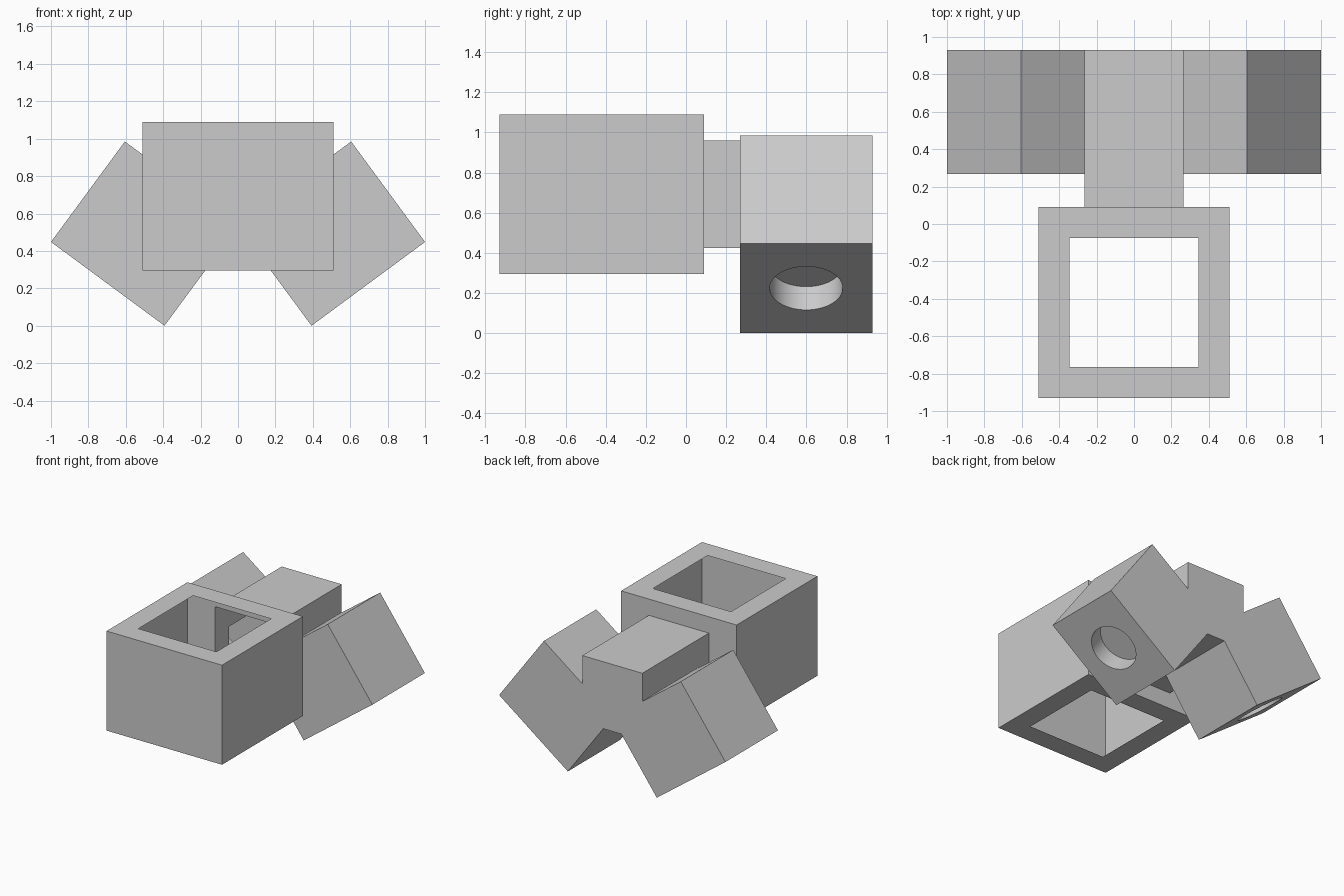
import bpy
import bmesh
from mathutils import Matrix, Vector

default_cube = bpy.data.objects.get("Cube")
if default_cube:
    bpy.data.objects.remove(default_cube, do_unlink=True)

grey = bpy.data.materials.new("light_grey")
grey.use_nodes = True
colour = (0.6, 0.6, 0.6, 1.0)
grey.diffuse_color = colour
grey.node_tree.nodes["Principled BSDF"].inputs["Base Color"].default_value = colour


def make_object(name, bm):
    bmesh.ops.recalc_face_normals(bm, faces=bm.faces[:])
    mesh = bpy.data.meshes.new(name)
    bm.to_mesh(mesh)
    bm.free()
    mesh.materials.append(grey)
    obj = bpy.data.objects.new(name, mesh)
    bpy.context.collection.objects.link(obj)
    return obj


def prism(name, outline, y0, y1):
    """Extrude an outline in x and z from y0 to y1."""
    bm = bmesh.new()
    face = bm.faces.new([bm.verts.new((x, y0, z)) for x, z in outline])
    grown = bmesh.ops.extrude_face_region(bm, geom=[face], use_keep_orig=True)
    moved = [v for v in grown["geom"] if isinstance(v, bmesh.types.BMVert)]
    bmesh.ops.translate(bm, verts=moved, vec=(0, y1 - y0, 0))
    return make_object(name, bm)


def rectangle(half, z0, z1):
    return [(-half, z0), (half, z0), (half, z1), (-half, z1)]


def combine(target, other, operation):
    mod = target.modifiers.new("combine", 'BOOLEAN')
    mod.operation = operation
    mod.solver = 'EXACT'
    mod.object = other
    bpy.context.view_layer.update()
    graph = bpy.context.evaluated_depsgraph_get()
    mesh = bpy.data.meshes.new_from_object(target.evaluated_get(graph))
    target.modifiers.clear()
    target.data = mesh
    bpy.data.objects.remove(other, do_unlink=True)


# Two slanted arms with the raised neck between them
back, front = 0.93, 0.268
low, outer = Vector((0.393, 0.0)), Vector((1.0, 0.448))
half = [(0.08, 0.425), low, outer, (0.605, 0.985), (0.265, 0.735), (0.265, 0.96)]
body = prism("hollow_body", half + [(-x, z) for x, z in reversed(half)], front, back)

# Neck and square housing
combine(body, prism("neck", rectangle(0.265, 0.425, 0.96), 0.0, 0.5), 'UNION')
bottom, top = 0.295, 1.09
combine(body, prism("housing", rectangle(0.51, bottom, top), -0.93, 0.09), 'UNION')

# Round recess in the lower end of each arm
edge = outer - low
middle = (low + outer) / 2
for side in (1, -1):
    axis = Vector((side * edge.y, 0, -edge.x))
    place = Matrix.Translation((side * middle.x, (front + back) / 2, middle.y))
    bm = bmesh.new()
    bmesh.ops.create_cone(bm, cap_ends=True, segments=48, radius1=0.182,
                          radius2=0.182, depth=0.288,
                          matrix=place @ axis.to_track_quat('Z', 'Y').to_matrix().to_4x4())
    cutter = make_object("recess_cutter", bm)
    cutter.hide_render = True
    combine(body, cutter, 'DIFFERENCE')

# Square openings through the top and bottom of the thin-walled housing
bm = bmesh.new()
bm.from_mesh(body.data)
caps = [f for f in bm.faces if abs(f.normal.z) > 0.99
        and min(abs(f.calc_center_median().z - z) for z in (bottom, top)) < 0.005]
bmesh.ops.inset_region(bm, faces=caps, thickness=0.165, use_even_offset=True)
bmesh.ops.delete(bm, geom=caps, context='FACES')
bm.to_mesh(body.data)
bm.free()

bpy.ops.object.select_all(action='DESELECT')
body.select_set(True)
bpy.context.view_layer.objects.active = body
bpy.ops.object.shade_smooth_by_angle()
